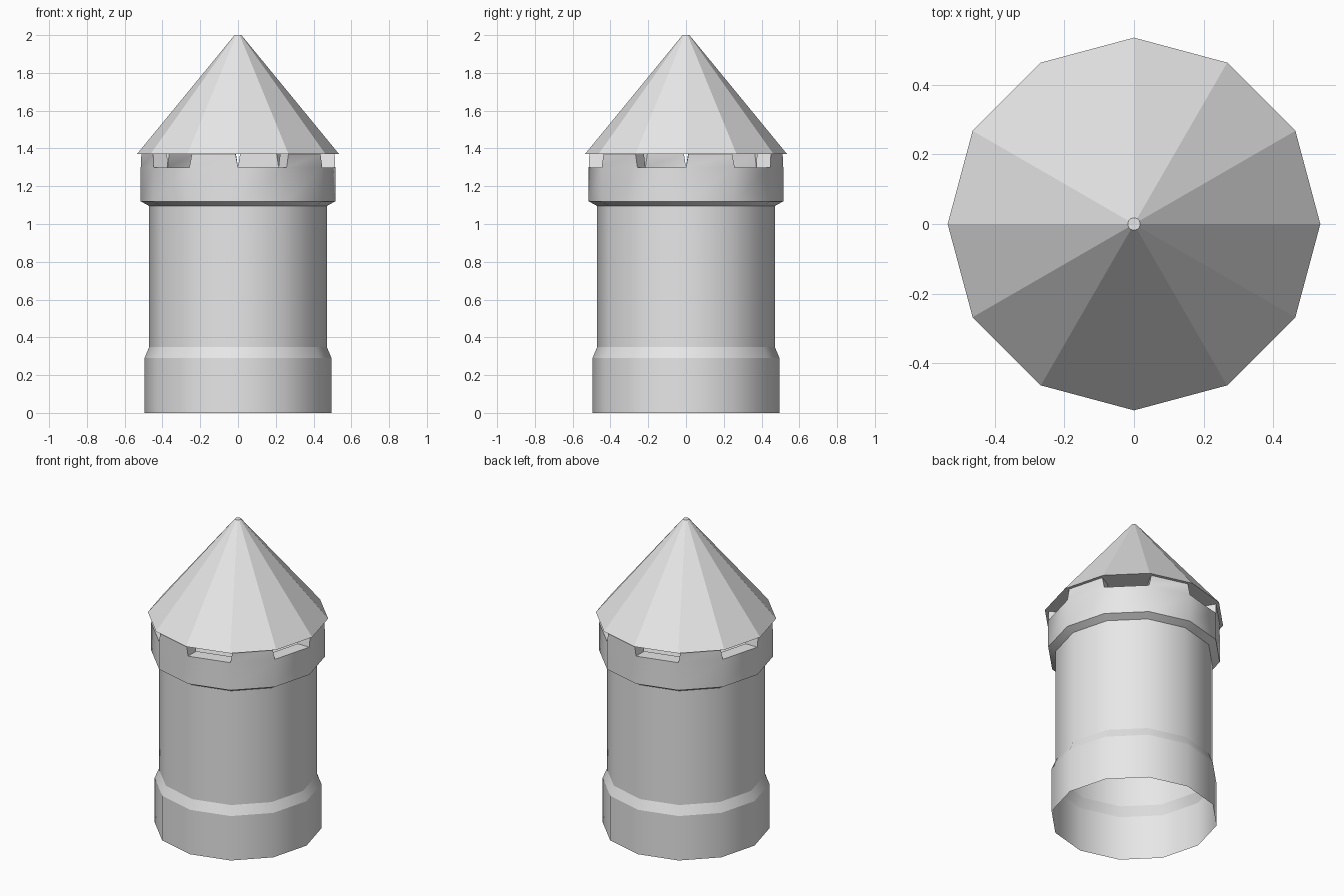
import bpy, bmesh
from math import sin, cos, pi
from mathutils import Vector

if "Cube" in bpy.data.objects:
    bpy.data.objects.remove(bpy.data.objects["Cube"])

N = 12
stone = bpy.data.materials.new("light_grey")
stone.diffuse_color = (0.8, 0.8, 0.8, 1)
stone.use_nodes = True
stone.node_tree.nodes["Principled BSDF"].inputs["Base Color"].default_value = stone.diffuse_color


def finish(bm, name):
    me = bpy.data.meshes.new(name)
    bm.to_mesh(me)
    bm.free()
    me.materials.append(stone)
    ob = bpy.data.objects.new(name, me)
    bpy.context.collection.objects.link(ob)
    return ob


def ring(bm, r, z):
    return [bm.verts.new((r * cos(2 * pi * k / N), r * sin(2 * pi * k / N), z)) for k in range(N)]


# Tower shell: open at the bottom, with plinth, flared drum and rim
bm = bmesh.new()
profile = [(0.495, 0), (0.495, 0.29), (0.47, 0.35), (0.47, 1.095),
           (0.515, 1.12), (0.515, 1.30), (0.43, 1.30), (0.43, 1.22)]
rings = [ring(bm, r, z) for r, z in profile]
merlons = []
for i in range(len(rings) - 1):
    a, b = rings[i], rings[i + 1]
    for k in range(N):
        j = (k + 1) % N
        f = bm.faces.new((a[k], a[j], b[j], b[k]))
        if i == 5 and k % 2 == 0:
            merlons.append(f)
bm.faces.new(rings[-1])  # floor inside the battlements

# Merlons: every other rim face raised, slightly narrower on top
for f in merlons:
    c = f.calc_center_median()
    t = Vector((-c.y, c.x, 0)).normalized()
    top = bmesh.ops.extrude_face_region(bm, geom=[f])["geom"]
    for v in top:
        if isinstance(v, bmesh.types.BMVert):
            v.co -= t * v.co.dot(t) * 0.1
            v.co.z = 1.37
    if f.is_valid:
        bm.faces.remove(f)
bmesh.ops.recalc_face_normals(bm, faces=bm.faces)

# Round sides smooth, profile bends and corners crisp
for f in bm.faces:
    f.smooth = True
for e in bm.edges:
    if len(e.link_faces) == 2:
        ang = e.calc_face_angle(0)
        flat = abs(e.verts[0].co.z - e.verts[1].co.z) < 1e-4
        e.smooth = not (ang > 0.62 or (flat and ang > 0.1))
finish(bm, "tower_body")

# Roof: twelve-sided closed cone with a tiny flat tip
bm = bmesh.new()
low, tip = ring(bm, 0.535, 1.37), ring(bm, 0.018, 2.0)
for k in range(N):
    j = (k + 1) % N
    bm.faces.new((low[k], low[j], tip[j], tip[k]))
bm.faces.new(tip)
bm.faces.new(low[::-1])
finish(bm, "roof")
